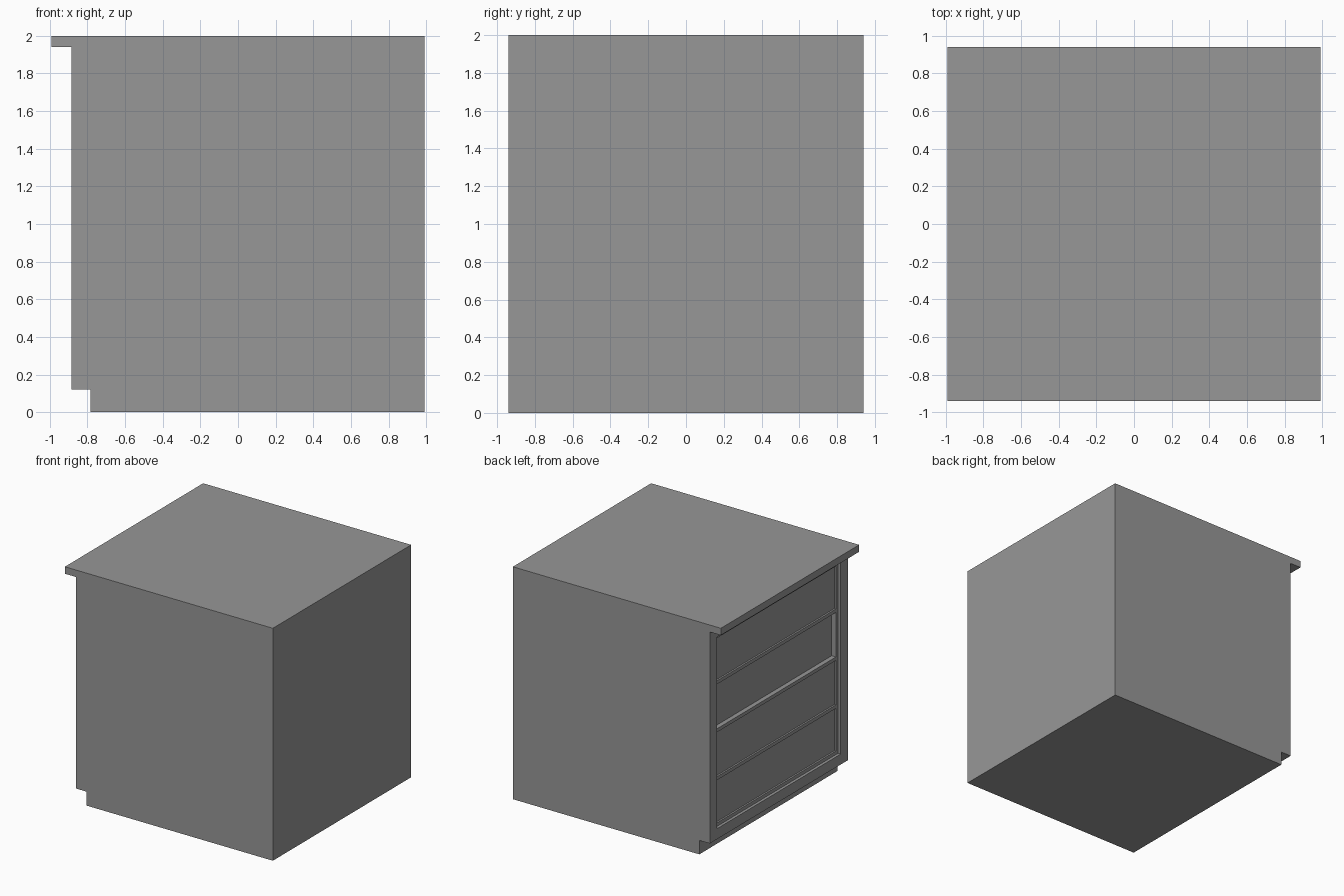
import bpy
import bmesh

old = bpy.data.objects.get("Cube")
if old:
    bpy.data.objects.remove(old, do_unlink=True)

grey = bpy.data.materials.new("plain grey")
grey.use_nodes = True
colour = (0.31, 0.31, 0.31, 1)
grey.diffuse_color = colour
grey.node_tree.nodes["Principled BSDF"].inputs["Base Color"].default_value = colour


def extrude_profile(name, points, y0, y1):
    """Extrude an x-z outline along y."""
    bm = bmesh.new()
    face = bm.faces.new([bm.verts.new((x, y0, z)) for x, z in points])
    moved = bmesh.ops.extrude_face_region(bm, geom=[face])["geom"]
    verts = [v for v in moved if isinstance(v, bmesh.types.BMVert)]
    bmesh.ops.translate(bm, verts=verts, vec=(0, y1 - y0, 0))
    bmesh.ops.recalc_face_normals(bm, faces=bm.faces)
    mesh = bpy.data.meshes.new(name)
    bm.to_mesh(mesh)
    bm.free()
    mesh.materials.append(grey)
    obj = bpy.data.objects.new(name, mesh)
    bpy.context.collection.objects.link(obj)
    return obj


def box(name, x0, x1, y0, y1, z0, z1):
    return extrude_profile(name, [(x0, z0), (x1, z0), (x1, z1), (x0, z1)], y0, y1)


back, front = 0.99, -0.885      # the drawers face -x
side, inner = 0.94, 0.84        # outer and inner half widths
toe, toe_x = 0.12, -0.785
under_top = 1.94
low, high = 0.21, 1.86          # drawer opening
core_x = -0.78

# Overhanging worktop
box("worktop", -back, back, -side, side, under_top, 2.0)

# Side panels with a toe notch
outline = [(toe_x, 0), (back, 0), (back, under_top),
           (front, under_top), (front, toe), (toe_x, toe)]
for name, s in (("left_side_panel", 1), ("right_side_panel", -1)):
    extrude_profile(name, outline, s * inner, s * side)

# Cabinet core, plinth and flush rails
box("cabinet_core", core_x, back, -inner, inner, toe, under_top)
box("plinth", toe_x, back, -inner, inner, 0, toe)
box("bottom_rail", front, core_x, -inner, inner, toe, low)
box("top_rail", front, core_x, -inner, inner, high, under_top)

# Slightly recessed inner frame
frame_x = -0.86
strip = 0.03
for name, s in (("left_inner_stile", 1), ("right_inner_stile", -1)):
    box(name, frame_x, core_x, s * (inner - strip), s * inner, low, high)
count = 4
pitch = (high - low) / count
for i in range(count + 1):
    z = min(max(low + i * pitch, low + strip / 2), high - strip / 2)
    box(f"divider_rail_{i}", frame_x, core_x, strip - inner, inner - strip,
        z - strip / 2, z + strip / 2)

# Inset drawer fronts, one set a little deeper
for i in range(count):
    x = -0.82 if i == 2 else -0.845
    box(f"drawer_front_{i}", x, core_x, strip - inner, inner - strip,
        low + i * pitch + strip / 2, low + (i + 1) * pitch - strip / 2)
